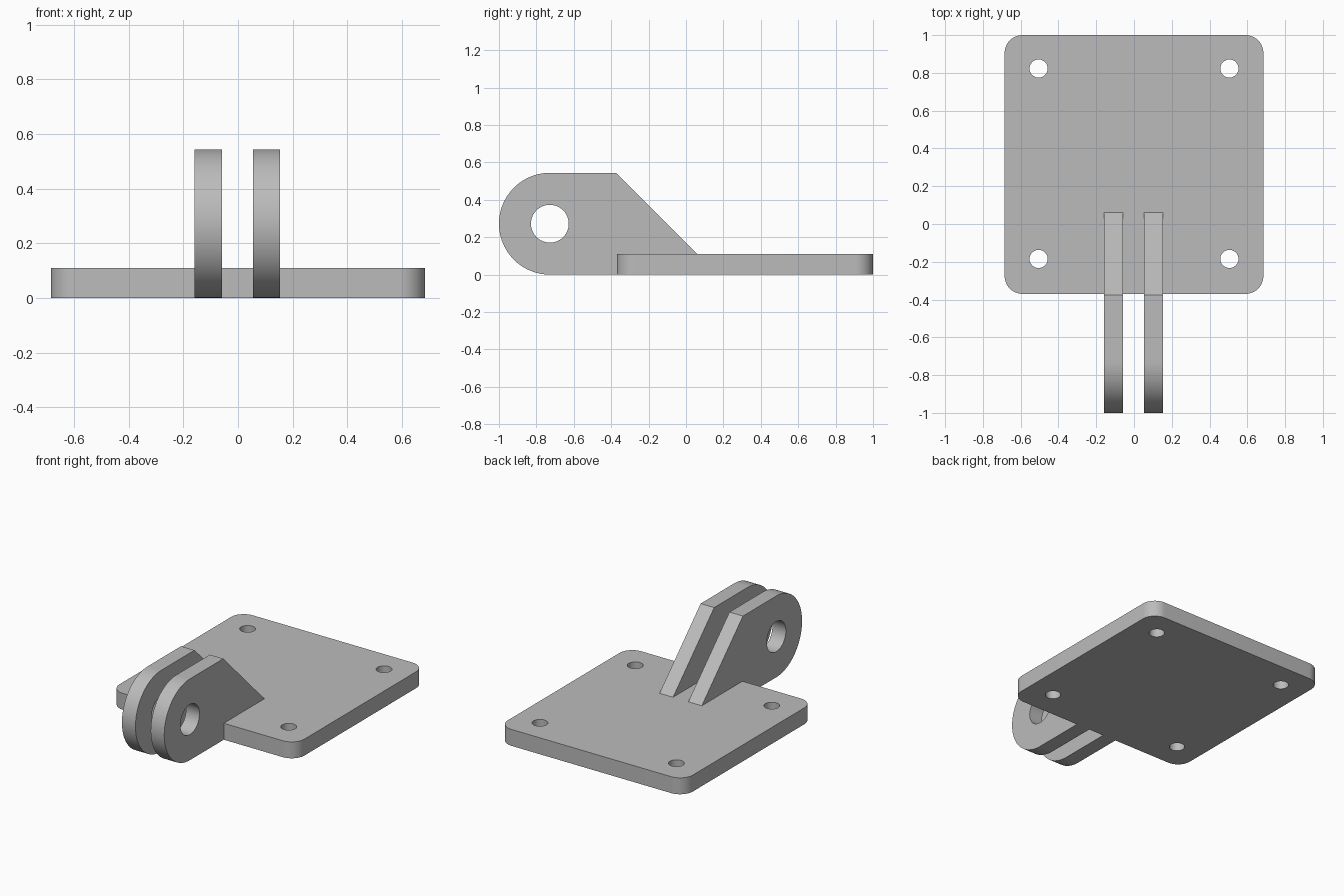
import bpy, bmesh
from math import sin, cos, pi, radians
from mathutils import Matrix

cube = bpy.data.objects.get("Cube")
if cube:
    bpy.data.objects.remove(cube)

grey = bpy.data.materials.new("plain grey")
grey.use_nodes = True
colour = (0.5, 0.5, 0.5, 1)
grey.diffuse_color = colour
grey.node_tree.nodes["Principled BSDF"].inputs["Base Color"].default_value = colour


def arc(cx, cy, r, start, end, steps):
    """Points along an arc, angles in degrees."""
    angles = [radians(start + (end - start) * i / steps) for i in range(steps + 1)]
    return [(cx + r * cos(a), cy + r * sin(a)) for a in angles]


def circle(cx, cy, r, steps=48):
    return arc(cx, cy, r, 0, 360, steps)[:-1]


def extruded(name, loops, depth, matrix):
    """Solid from an outline and its holes, extruded along local z."""
    bm = bmesh.new()
    for loop in loops:
        verts = [bm.verts.new((u, v, 0)) for u, v in loop]
        for a, b in zip(verts, verts[1:] + verts[:1]):
            bm.edges.new((a, b))
    bmesh.ops.triangle_fill(bm, edges=bm.edges[:], use_beauty=True)
    top = bmesh.ops.extrude_face_region(bm, geom=bm.faces[:])["geom"]
    moved = [g for g in top if isinstance(g, bmesh.types.BMVert)]
    bmesh.ops.translate(bm, verts=moved, vec=(0, 0, depth))
    bm.transform(matrix)
    bmesh.ops.recalc_face_normals(bm, faces=bm.faces[:])
    mesh = bpy.data.meshes.new(name)
    bm.to_mesh(mesh)
    bm.free()
    mesh.materials.append(grey)
    obj = bpy.data.objects.new(name, mesh)
    bpy.context.collection.objects.link(obj)
    bpy.ops.object.select_all(action="DESELECT")
    obj.select_set(True)
    bpy.context.view_layer.objects.active = obj
    bpy.ops.object.shade_smooth_by_angle(angle=radians(30))
    return obj


# Base plate with rounded corners and four screw holes
half, front, back, thick, corner = 0.685, -0.37, 1.0, 0.11, 0.095
outline = []
for sx, y, start in ((1, back - corner, 0), (-1, back - corner, 90),
                     (-1, front + corner, 180), (1, front + corner, 270)):
    outline += arc(sx * (half - corner), y, corner, start, start + 90, 12)
holes = [circle(x, y, 0.048) for x in (-0.505, 0.505) for y in (-0.185, 0.823)]
extruded("base_plate", [outline] + holes, thick, Matrix())

# Two hinge lugs: round nose with pin hole, sloped back, notched over the plate
radius = 0.272
nose_y = -1 + radius
profile = arc(nose_y, radius, radius, 90, 270, 48)
profile += [(front, 0), (front, thick), (0.06, thick), (-0.375, 2 * radius)]
pin_hole = circle(nose_y, radius, 0.101)
# Local x, y, z become world y, z, x
side_on = Matrix(((0, 0, 1, 0), (1, 0, 0, 0), (0, 1, 0, 0), (0, 0, 0, 1)))
for name, x in (("right_lug", -0.159), ("left_lug", 0.054)):
    extruded(name, [profile, pin_hole], 0.1, Matrix.Translation((x, 0, 0)) @ side_on)
